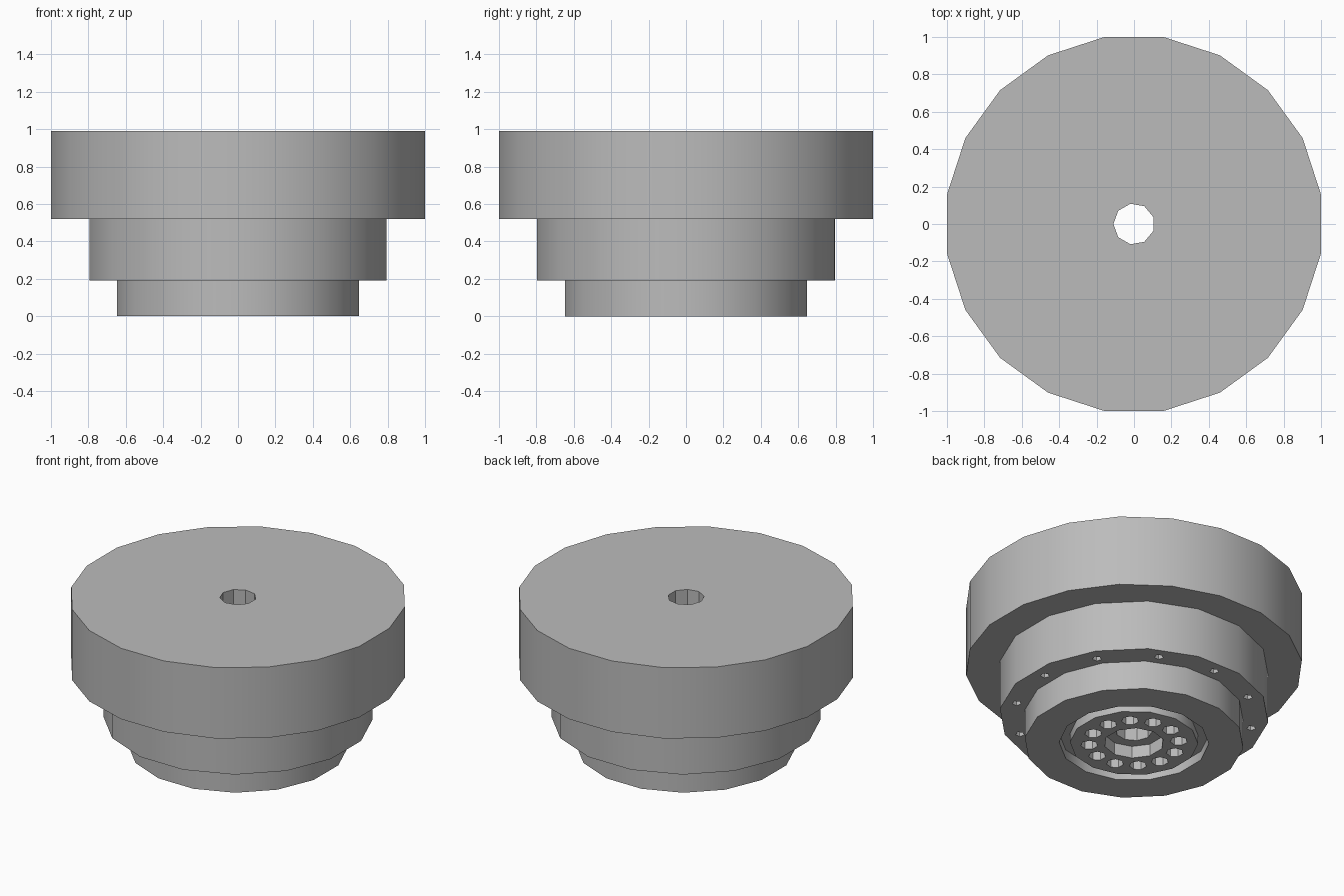
import bpy
from math import cos, sin, radians

cube = bpy.data.objects.get("Cube")
if cube:
    bpy.data.objects.remove(cube, do_unlink=True)

# One grey metal for every part
grey = bpy.data.materials.new("grey_metal")
grey.use_nodes = True
COLOUR = (0.5, 0.5, 0.5, 1)
grey.diffuse_color = COLOUR
for node in grey.node_tree.nodes:
    if node.type == "BSDF_PRINCIPLED":
        node.inputs["Base Color"].default_value = COLOUR


def disc(name, radius, low, high, sides, turn=0, x=0, y=0):
    """Upright prism between two heights; turn is the angle of its first corner."""
    bpy.ops.mesh.primitive_cylinder_add(
        vertices=sides, radius=radius, depth=high - low,
        location=(x, y, (low + high) / 2), rotation=(0, 0, radians(turn)))
    part = bpy.context.object
    part.name = name
    part.data.materials.append(grey)
    return part


def drill(part, radius, low, high, sides, turn=0, x=0, y=0):
    """Cut a prism out of the part."""
    cutter = disc("cutter", radius, low, high, sides, turn, x, y)
    cutter.hide_render = True
    cut = part.modifiers.new("cut", "BOOLEAN")
    cut.operation = "DIFFERENCE"
    cut.solver = "EXACT"
    cut.object = cutter
    bpy.context.view_layer.objects.active = part
    bpy.ops.object.modifier_apply(modifier=cut.name)
    bpy.data.objects.remove(cutter, do_unlink=True)


def drill_ring(part, ring, radius, low, high, sides, start, count=12):
    """Cut a circle of equal holes."""
    for i in range(count):
        a = radians(start + 360 * i / count)
        drill(part, radius, low, high, sides, start, ring * cos(a), ring * sin(a))


# Stepped body
drum = disc("upper_drum", 1.012, 0.52, 0.99, 20, 9)
flange = disc("middle_flange", 0.81, 0.19, 0.52, 16, 11)
hub = disc("lower_hub", 0.66, 0, 0.19, 16, 11)

# Round recess in the hub with an insert, leaving a groove between them
drill(hub, 0.45, -0.1, 0.06, 14)
insert = disc("hub_insert", 0.385, 0, 0.06, 14)

# Rings of bolt holes
drill_ring(flange, 0.72, 0.028, 0.1, 0.34, 5, 2)
for part in (insert, hub):
    drill_ring(part, 0.27, 0.052, -0.1, 0.15, 7, 15)
    drill(part, 0.18, -0.1, 0.08, 10)

# Bore through the whole stack
for part in (drum, flange, hub):
    drill(part, 0.11, -0.2, 1.2, 9, 10)

for part in (drum, flange, hub, insert):
    bpy.ops.object.select_all(action="DESELECT")
    part.select_set(True)
    bpy.context.view_layer.objects.active = part
    bpy.ops.object.shade_smooth_by_angle(angle=radians(30))
